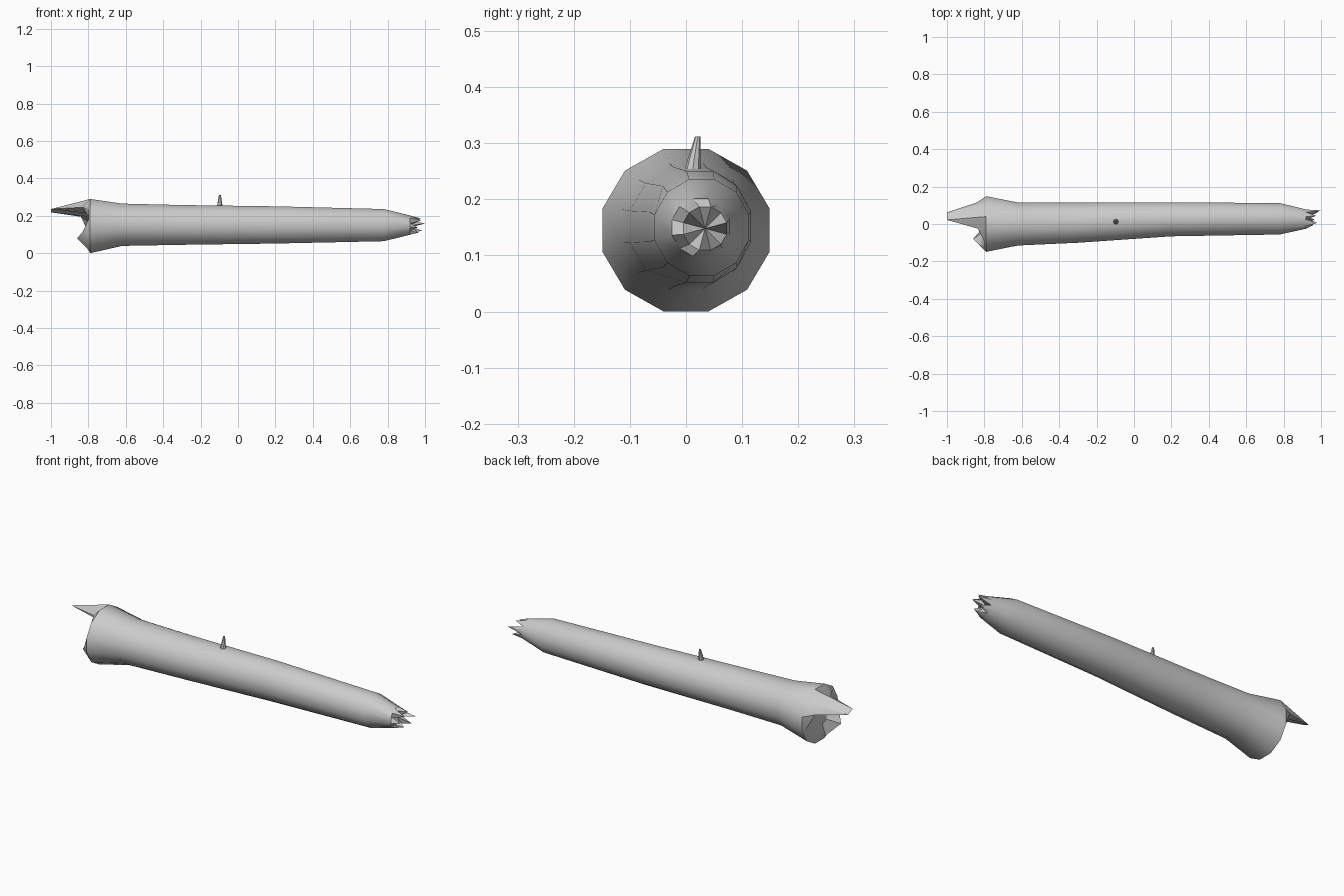
import bpy, bmesh, math

if "Cube" in bpy.data.objects:
    bpy.data.objects.remove(bpy.data.objects["Cube"])

SIDES = 12


def ring(bm, x, cy, cz, ry, rz, n=SIDES):
    """Twelve-sided cross-section across the x axis."""
    out = []
    for k in range(n):
        a = math.radians(15) + 2 * math.pi * k / n
        out.append(bm.verts.new((x, cy + ry * math.cos(a), cz + rz * math.sin(a))))
    return out


def bridge(bm, a, b):
    n = len(a)
    for i in range(n):
        j = (i + 1) % n
        bm.faces.new((a[i], a[j], b[j], b[i]))


def fan(bm, loop, co):
    c = bm.verts.new(co)
    for i in range(len(loop)):
        bm.faces.new((loop[i], loop[(i + 1) % len(loop)], c))


def finish(bm, name, angle):
    bmesh.ops.recalc_face_normals(bm, faces=bm.faces)
    me = bpy.data.meshes.new(name)
    bm.to_mesh(me)
    bm.free()
    ob = bpy.data.objects.new(name, me)
    bpy.context.collection.objects.link(ob)
    bpy.ops.object.select_all(action='DESELECT')
    ob.select_set(True)
    bpy.context.view_layer.objects.active = ob
    bpy.ops.object.shade_smooth_by_angle(angle=math.radians(angle))
    return ob


# Trunk: x, centre y, centre z, radius y, radius z
bm = bmesh.new()
sections = [
    (-0.79, 0.000, 0.145, 0.154, 0.150),
    (-0.62, 0.000, 0.152, 0.119, 0.117),
    (-0.30, 0.007, 0.151, 0.111, 0.110),
    (0.20, 0.025, 0.151, 0.094, 0.103),
    (0.78, 0.028, 0.150, 0.087, 0.089),
    (0.92, 0.026, 0.150, 0.053, 0.053),
]
rings = [ring(bm, *s) for s in sections]
for a, b in zip(rings, rings[1:]):
    bridge(bm, a, b)

# Broken root end: torn rim with one long shard and one short splinter
rim = ring(bm, -0.80, 0.0, 0.145, 0.135, 0.132)
torn = {
    0: (-0.84, 0.115, 0.195), 1: (-1.0, 0.062, 0.218), 2: (-1.0, 0.022, 0.236),
    3: (-0.835, -0.025, 0.245), 6: (-0.83, -0.11, 0.115), 7: (-0.86, -0.08, 0.08),
}
for k, co in torn.items():
    rim[k].co = co
bridge(bm, rings[0], rim)
hollow = ring(bm, -0.80, 0.01, 0.15, 0.07, 0.065)
bridge(bm, rim, hollow)
fan(bm, hollow, (-0.79, 0.01, 0.15))

# Splintered tip: alternating spikes and notches
crown = ring(bm, 0.925, 0.034, 0.148, 0.040, 0.040)
reach = [1.0, 0.92, 0.975, 0.92, 0.98, 0.92, 0.96, 0.92, 0.965, 0.92, 0.985, 0.92]
for v, x in zip(crown, reach):
    v.co.x = x
bridge(bm, rings[-1], crown)
fan(bm, crown, (0.915, 0.034, 0.148))
finish(bm, "fallen_trunk", 35)

# Twig stub on top
bm = bmesh.new()
levels = [(0.01, 0.235, 0.018), (0.014, 0.268, 0.012), (0.021, 0.312, 0.005)]
stub = []
for cy, cz, r in levels:
    stub.append([bm.verts.new((-0.097 + r * math.cos(k * math.pi / 4),
                               cy + r * math.sin(k * math.pi / 4), cz))
                 for k in range(8)])
for a, b in zip(stub, stub[1:]):
    bridge(bm, a, b)
bm.faces.new(stub[0])
bm.faces.new(stub[-1])
finish(bm, "twig_stub", 40)
